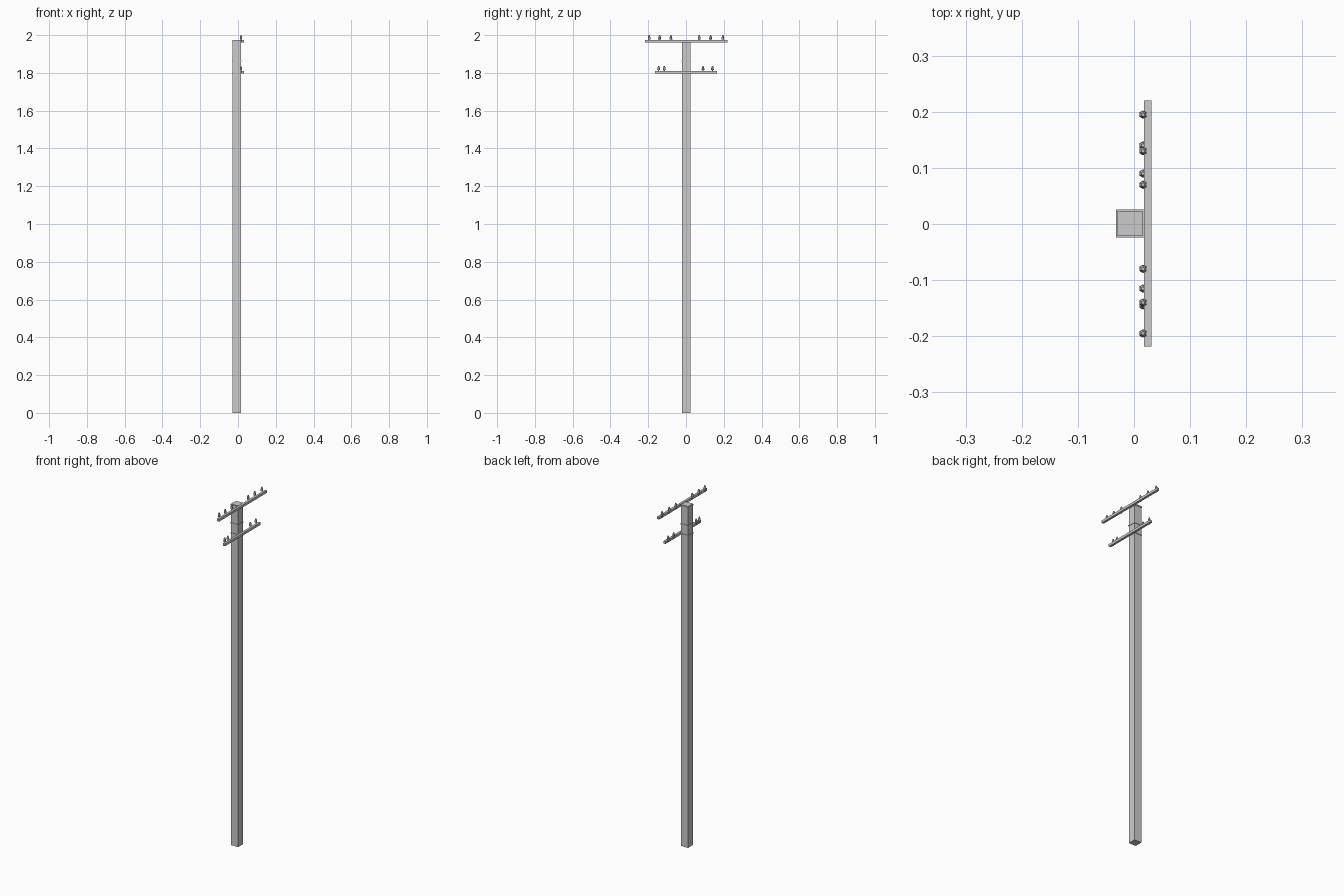
import bpy, bmesh
from mathutils import Matrix

if "Cube" in bpy.data.objects:
    bpy.data.objects.remove(bpy.data.objects["Cube"])

PX, PY = -0.007, 0.001      # post axis
HALF = 0.0225               # post half width


def finish(bm, name):
    bmesh.ops.recalc_face_normals(bm, faces=bm.faces)
    me = bpy.data.meshes.new(name)
    bm.to_mesh(me)
    bm.free()
    ob = bpy.data.objects.new(name, me)
    bpy.context.collection.objects.link(ob)
    return ob


def box(name, x0, x1, y0, y1, z0, z1):
    bm = bmesh.new()
    m = Matrix.Translation(((x0 + x1) / 2, (y0 + y1) / 2, (z0 + z1) / 2))
    bmesh.ops.create_cube(bm, size=1, matrix=m @ Matrix.Diagonal((x1 - x0, y1 - y0, z1 - z0, 1)))
    return finish(bm, name)


def insulator(name, x, y, z):
    # hexagonal lathe: (radius, height) from pin to dome
    profile = [(0.003, -0.012), (0.003, 0.004), (0.0075, 0.004),
               (0.0065, 0.014), (0.0055, 0.018), (0.003, 0.026)]
    bm = bmesh.new()
    rings = []
    for r, h in profile:
        ring = bmesh.ops.create_circle(bm, segments=6, radius=r,
                                       matrix=Matrix.Translation((x, y, z + h)))["verts"]
        rings.append(ring)
    for a, b in zip(rings, rings[1:]):
        for i in range(6):
            j = (i + 1) % 6
            bm.faces.new((a[i], a[j], b[j], b[i]))
    bm.faces.new(rings[0])
    bm.faces.new(rings[-1])
    return finish(bm, name)


# square post
box("post", PX - HALF, PX + HALF, PY - HALF, PY + HALF, 0, 1.973)

# straps around the post
for i, z in enumerate((1.804, 1.862, 1.967)):
    w = HALF + 0.0025
    box(f"strap_{i}", PX - w, PX + w, PY - w, PY + w, z - 0.003, z + 0.003)

# cross arms with their insulators
arms = {
    "upper": (-0.218, 0.22, 1.96, (-0.195, -0.14, -0.08, 0.07, 0.13, 0.195)),
    "lower": (-0.163, 0.163, 1.797, (-0.145, -0.115, 0.09, 0.14)),
}
for label, (y0, y1, z, spots) in arms.items():
    box(f"{label}_arm", 0.018, 0.031, y0, y1, z, z + 0.014)
    for i, y in enumerate(spots):
        insulator(f"{label}_insulator_{i}", 0.016, y, z + 0.014)
